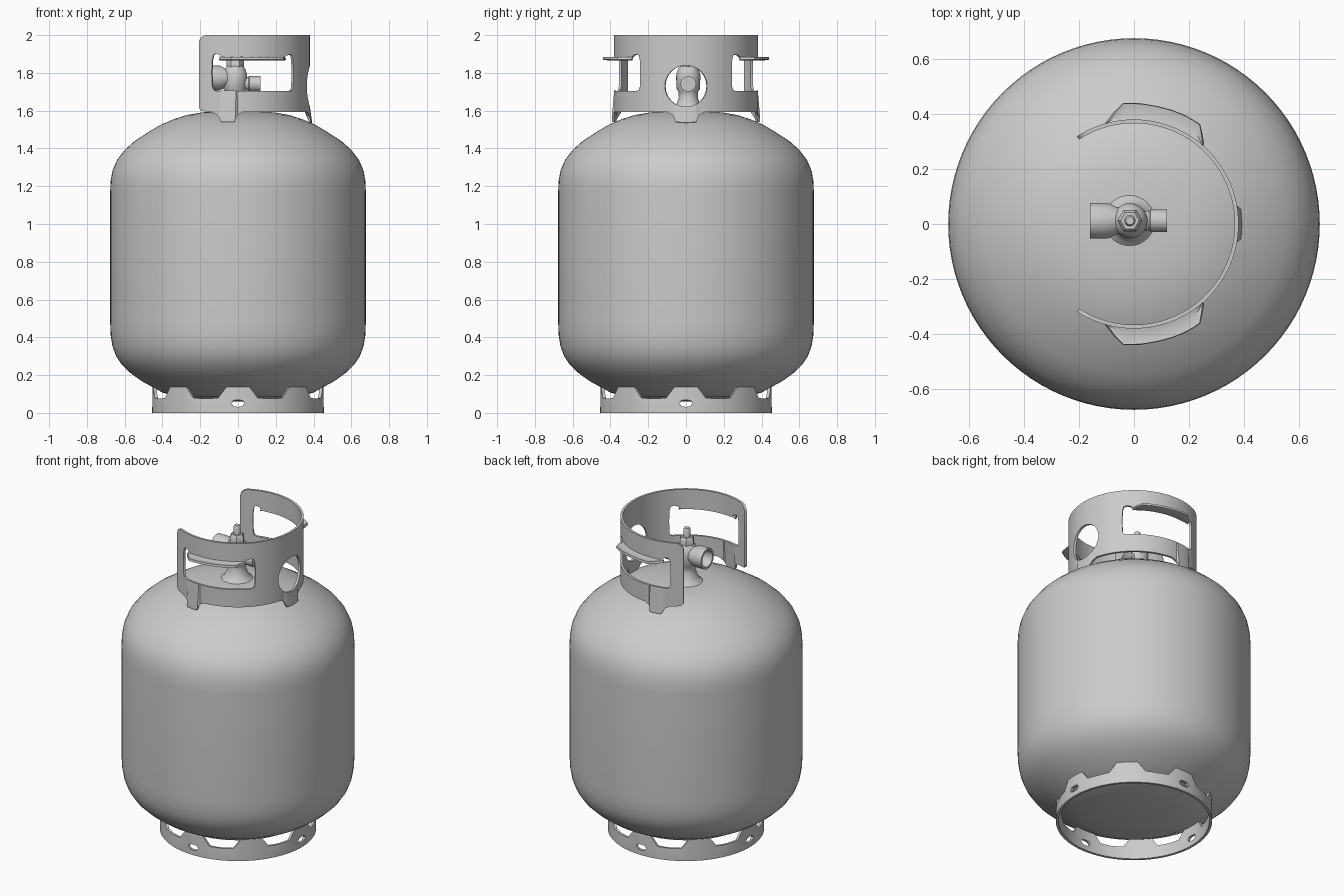
import bpy, bmesh
from math import sin, cos, asin, radians, degrees, sqrt, pi
from mathutils import Matrix

if "Cube" in bpy.data.objects:
    bpy.data.objects.remove(bpy.data.objects["Cube"])


def finish(name, bm, thickness=0, angle=35):
    bmesh.ops.remove_doubles(bm, verts=bm.verts, dist=1e-5)
    bmesh.ops.recalc_face_normals(bm, faces=bm.faces)
    mesh = bpy.data.meshes.new(name)
    bm.to_mesh(mesh)
    bm.free()
    ob = bpy.data.objects.new(name, mesh)
    bpy.context.collection.objects.link(ob)
    bpy.ops.object.select_all(action='DESELECT')
    ob.select_set(True)
    bpy.context.view_layer.objects.active = ob
    if thickness:
        mod = ob.modifiers.new("thickness", 'SOLIDIFY')
        mod.thickness = thickness
        mod.offset = 0
        bpy.ops.object.modifier_apply(modifier=mod.name)
    bpy.ops.object.shade_smooth_by_angle(angle=radians(angle))
    return ob


def lathe(name, profile, n=32, matrix=None):
    """Revolve (radius, height) points about z."""
    bm = bmesh.new()
    rings = [[bm.verts.new((r * cos(2 * pi * i / n), r * sin(2 * pi * i / n), z))
              for i in range(n)] for r, z in profile]
    for a, b in zip(rings, rings[1:]):
        for i in range(n):
            bm.faces.new((a[i], a[(i + 1) % n], b[(i + 1) % n], b[i]))
    if matrix:
        bm.transform(matrix)
    return finish(name, bm)


def sheet(name, columns, rows, thickness):
    """Skin polar columns of (radius, angle, z); rows lists the filled strips."""
    bm = bmesh.new()
    cols = [[bm.verts.new((r * cos(radians(a)), r * sin(radians(a)), z))
             for r, a, z in col] for col in columns]
    for a, b in zip(cols, cols[1:]):
        for k in rows:
            bm.faces.new((a[k], b[k], b[k + 1], a[k + 1]))
    return finish(name, bm, thickness)


def interp(points, x):
    if x <= points[0][0]:
        return points[0][1]
    for (x0, y0), (x1, y1) in zip(points, points[1:]):
        if x <= x1:
            return y0 + (y1 - y0) * (x - x0) / (x1 - x0)
    return points[-1][1]


# Tank body
lathe("tank_body", [
    (0, .06), (.2, .066), (.33, .085), (.40, .108), (.44, .13), (.51, .168), (.57, .212),
    (.615, .255), (.645, .30), (.664, .35), (.674, .41), (.677, .48), (.677, 1.17),
    (.674, 1.23), (.664, 1.285), (.64, 1.34), (.60, 1.392), (.55, 1.437), (.48, 1.483),
    (.41, 1.525), (.34, 1.555), (.27, 1.577), (.19, 1.591), (.1, 1.597), (0, 1.6)], 96)

# Foot ring: eight tabs reaching the tank, a drain hole in every second tab
TAB_TOP = [(0, .145), (7.5, .14), (9, .125), (13.5, .078), (22.5, .075)]
HOLE_LOW = [(0, .032), (3, .034), (4.5, .05)]
HOLE_HIGH = [(0, .068), (3, .066), (4.5, .05)]
foot = []
for i in range(241):
    a = i * 1.5
    f = abs((a + 22.5) % 45 - 22.5)
    g = abs((a + 45) % 90 - 45)
    foot.append([(.446, a, 0), (.446, a, interp(HOLE_LOW, g)),
                 (.446, a, interp(HOLE_HIGH, g)), (.444, a, interp(TAB_TOP, f))])
sheet("foot_ring", foot, (0, 2), .016)

# Collar guard: open at -x, two hand windows, a round hole at +x, welded tabs below
R, HOLE_R, HOLE_Z = .374, .11, 1.73
FEET = [(0, 1.535), (8, 1.54), (10, 1.575), (15, 1.592), (86, 1.592), (91, 1.575),
        (93, 1.54), (103, 1.54), (106, 1.575), (111, 1.592), (121, 1.60), (123, 1.615)]
TOP = [(0, 2), (117, 2), (120, 1.992), (122, 1.98), (123, 1.96)]
WIN_LOW = [(17.06, 1.73), (39.5, 1.8), (40, 1.725), (41, 1.71), (43, 1.705),
           (108, 1.705), (110, 1.712), (111, 1.73), (111.5, 1.8)]
WIN_HIGH = [(17.06, 1.73), (39.5, 1.8), (40, 1.87), (41, 1.892), (44, 1.898), (47, 1.893),
            (51, 1.873), (100, 1.873), (104, 1.893), (108, 1.902), (110, 1.895),
            (111, 1.87), (111.5, 1.8)]
half = {degrees(asin(HOLE_R * sin(radians(t)) / R)) for t in range(0, 91, 9)}
half |= {x for pts in (FEET, TOP, WIN_LOW, WIN_HIGH) for x, _ in pts if x != 17.06}
half |= set(range(20, 123, 3))
half = sorted(half)
collar = []
for a in [-x for x in reversed(half[1:])] + half:
    f = abs(a)
    s = R * sin(radians(f))
    if f < 17.1:
        h = sqrt(max(0, HOLE_R ** 2 - s * s))
        h = h if h > 1e-4 else 0
        low, high = HOLE_Z - h, HOLE_Z + h
    else:
        low, high = interp(WIN_LOW, f), interp(WIN_HIGH, f)
    foot_z = interp(FEET, f)
    collar.append([(R + (.012 if foot_z < 1.56 else 0), a, foot_z), (R, a, low),
                   (R, a, high), (R, a, interp(TOP, f))])
sheet("collar_guard", collar, (0, 2), .014)

# Rolled-out hand grips above the windows
GRIP = [(49, .384), (56.5, .435), (66, .437), (79, .437), (95, .442), (105, .384)]
for side, name in ((1, "hand_grip_back"), (-1, "hand_grip_front")):
    cols = [[(R, side * a, 1.88), ((R + interp(GRIP, a)) / 2, side * a, 1.872),
             (interp(GRIP, a), side * a, 1.877)]
            for a in [49, 52, 56.5, 61, 66, 72, 79, 87, 95, 100, 105]]
    sheet(name, cols, (0, 1), .014)

# Valve: stem, hexagonal nut, outlet socket and relief plug
cx, cy = -.015, .012
base = Matrix.Translation((cx, cy, 0))
lathe("valve_body", [(0, 1.57), (.11, 1.585), (.08, 1.605), (.062, 1.635), (.05, 1.67),
                     (.052, 1.70), (.062, 1.715), (.064, 1.79), (.052, 1.825),
                     (.036, 1.84), (0, 1.84)], 32, base)
lathe("valve_nut", [(0, 1.83), (.046, 1.83), (.046, 1.865), (.034, 1.88), (0, 1.88)], 6, base)
lathe("valve_spindle", [(0, 1.87), (.021, 1.87), (.021, 1.925), (.015, 1.935), (0, 1.935)],
      12, base)
left = Matrix.Translation((cx, cy, 1.773)) @ Matrix.Rotation(-pi / 2, 4, 'Y')
lathe("outlet_socket", [(0, 0), (.045, 0), (.05, .05), (.065, .08), (.065, .145),
                        (.052, .145), (.048, .08), (0, .08)], 32, left)
right = Matrix.Translation((cx, cy, 1.742)) @ Matrix.Rotation(pi / 2, 4, 'Y')
lathe("relief_plug", [(0, 0), (.036, 0), (.036, .07), (.041, .075), (.041, .135), (0, .135)],
      24, right)
